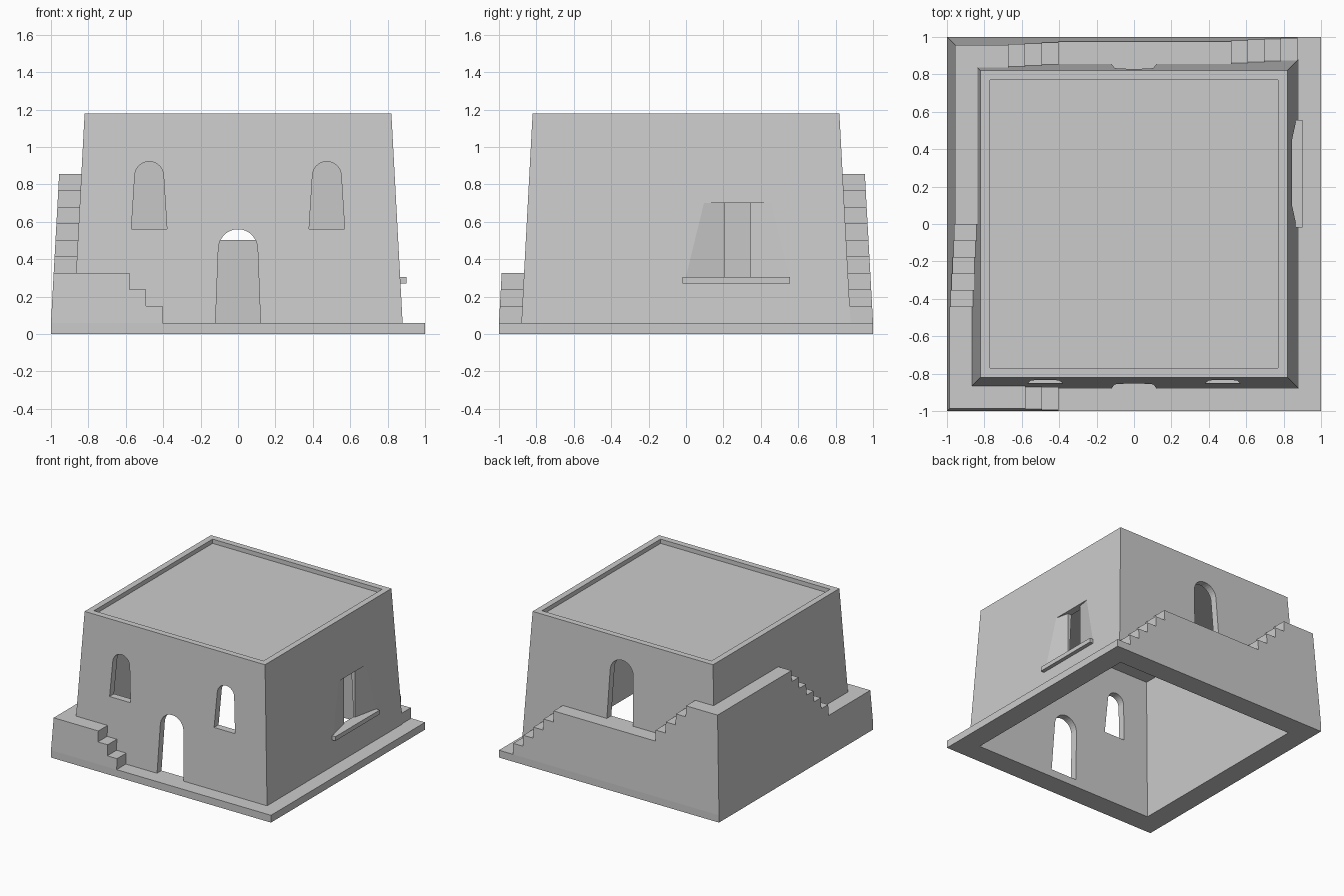
import bpy, bmesh, math

cube = bpy.data.objects.get("Cube")
if cube:
    bpy.data.objects.remove(cube, do_unlink=True)

plaster = bpy.data.materials.new("grey plaster")
plaster.use_nodes = True
GREY = (0.6, 0.6, 0.6, 1)
plaster.diffuse_color = GREY
plaster.node_tree.nodes["Principled BSDF"].inputs["Base Color"].default_value = GREY

LEAN = 0.055          # inward slope of the outer walls
BASE = 0.06           # slab height
RISE = 0.0883         # height of one step


def finish(name, bm):
    bmesh.ops.recalc_face_normals(bm, faces=bm.faces)
    mesh = bpy.data.meshes.new(name)
    bm.to_mesh(mesh)
    bm.free()
    mesh.materials.append(plaster)
    obj = bpy.data.objects.new(name, mesh)
    bpy.context.scene.collection.objects.link(obj)
    return obj


def prism(name, outline, axis, lo, hi):
    """Extrude a 2D outline along an axis; outline holds the other two coordinates."""
    bm = bmesh.new()
    rings = []
    for d in (lo, hi):
        ring = []
        for p in outline:
            co = list(p)
            co.insert(axis, d)
            ring.append(bm.verts.new(co))
        rings.append(ring)
        bm.faces.new(ring)
    n = len(outline)
    for i in range(n):
        j = (i + 1) % n
        bm.faces.new((rings[0][i], rings[0][j], rings[1][j], rings[1][i]))
    return finish(name, bm)


def square_loft(name, profile):
    """Loft square rings given as (half width, z), capped at both ends."""
    bm = bmesh.new()
    rings = [[bm.verts.new((sx * h, sy * h, z))
              for sx, sy in ((-1, -1), (1, -1), (1, 1), (-1, 1))] for h, z in profile]
    for a, b in zip(rings, rings[1:]):
        for i in range(4):
            j = (i + 1) % 4
            bm.faces.new((a[i], a[j], b[j], b[i]))
    bm.faces.new(rings[0])
    bm.faces.new(rings[-1])
    return finish(name, bm)


def arch(cx, bottom, spring, wide, narrow, steps=16):
    """Arched opening with sides that taper up to a half circle."""
    pts = [(cx - wide, bottom), (cx + wide, bottom)]
    for i in range(steps + 1):
        a = math.pi * i / steps
        pts.append((cx + narrow * math.cos(a), spring + narrow * math.sin(a)))
    return pts


def stairs(name, axis, lo, hi, start, end, level, steps):
    """Stepped block; steps lists (position, +1 or -1 rise)."""
    outline = [(start, BASE), (start, BASE + level * RISE)]
    for pos, change in steps:
        outline.append((pos, BASE + level * RISE))
        level += change
        outline.append((pos, BASE + level * RISE))
    if level > 0:
        outline += [(end, BASE + level * RISE), (end, BASE)]
    obj = prism(name, outline, axis, lo, hi)
    # lean the outer faces inward
    for v in obj.data.vertices:
        for k in (0, 1):
            if abs(v.co[k]) > 0.999:
                v.co[k] *= 1 - LEAN * (v.co.z - BASE)
    return obj


# Hollow tapered house with slab, parapet and open underside
house = square_loft("house_shell", [
    (0.765, 1.12), (0.825, 0), (1, 0), (1, BASE), (0.88, BASE),
    (0.82, 1.18), (0.77, 1.18), (0.77, 1.145)])

# Openings
LANDING = BASE + 5 * RISE
SIDE_Y = 0.275
cutters = [
    prism("front_door_cutter", arch(0, BASE, 0.455, 0.12, 0.105), 1, -0.97, -0.7),
    prism("back_door_cutter", arch(0, LANDING, LANDING + 0.395, 0.12, 0.105), 1, 0.7, 0.97),
    prism("side_slit_cutter", [
        (0.7, SIDE_Y - 0.07), (0.822, SIDE_Y - 0.07), (0.894, SIDE_Y - 0.4),
        (0.894, SIDE_Y + 0.4), (0.822, SIDE_Y + 0.07), (0.7, SIDE_Y + 0.07)], 2, 0.305, 0.70),
]
for side in (-1, 1):
    cutters.append(prism("window_cutter", arch(side * 0.475, 0.56, 0.845, 0.095, 0.077),
                         1, -0.97, -0.7))
for c in cutters:
    c.hide_render = True
    mod = house.modifiers.new(c.name, "BOOLEAN")
    mod.operation = "DIFFERENCE"
    mod.solver = "EXACT"
    mod.object = c
graph = bpy.context.evaluated_depsgraph_get()
cut_mesh = bpy.data.meshes.new_from_object(house.evaluated_get(graph))
house.modifiers.clear()
house.data = cut_mesh
for c in cutters:
    bpy.data.objects.remove(c, do_unlink=True)

# Sill under the side slit
prism("side_sill", [(-0.02, 0.27), (0.555, 0.27), (0.555, 0.305), (-0.02, 0.305)], 0, 0.825, 0.9)

# Stairs wrapping the front, left and back
TREAD = 0.0885
stairs("front_stairs", 1, -1, -0.83, -0.9, -0.4, 3,
       [(-0.58 + i * TREAD, -1) for i in range(3)])
stairs("left_stairs", 0, -1, -0.83, -1, 1, 3,
       [(-0.445 + i * TREAD, 1) for i in range(6)])
stairs("back_stairs", 1, 0.83, 1, -0.9, 0.87, 9,
       [(-0.67 + i * TREAD, -1) for i in range(4)]
       + [(0.52 + i * TREAD, -1) for i in range(5)])
